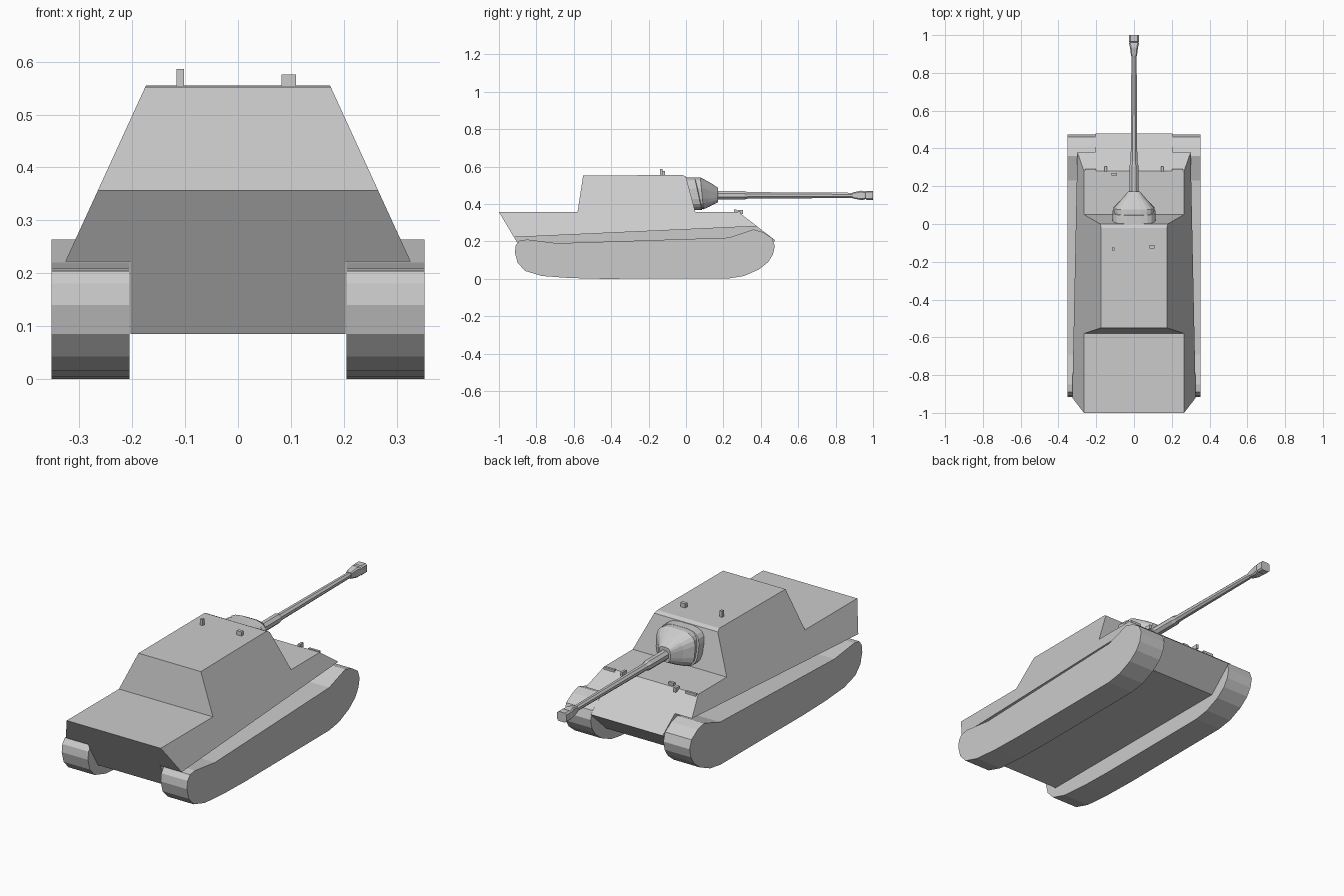
import bpy, bmesh, math
from mathutils import Vector

if "Cube" in bpy.data.objects:
    bpy.data.objects.remove(bpy.data.objects["Cube"])


def finish(name, bm):
    bmesh.ops.recalc_face_normals(bm, faces=bm.faces)
    me = bpy.data.meshes.new(name)
    bm.to_mesh(me)
    bm.free()
    ob = bpy.data.objects.new(name, me)
    bpy.context.collection.objects.link(ob)
    return ob


def loft(name, rings):
    """Skin closed rings of equal length and cap both ends."""
    bm = bmesh.new()
    rows = [[bm.verts.new(p) for p in r] for r in rings]
    n = len(rows[0])
    for a, b in zip(rows, rows[1:]):
        for i in range(n):
            j = (i + 1) % n
            bm.faces.new((a[i], a[j], b[j], b[i]))
    bm.faces.new(rows[0])
    bm.faces.new(rows[-1])
    return finish(name, bm)


def prism(name, profile, left, right):
    """Side profile (y, z) spanned between two x functions of z."""
    return loft(name, [[(f(z), y, z) for y, z in profile] for f in (left, right)])


def box(name, centre, size):
    bm = bmesh.new()
    bmesh.ops.create_cube(bm, size=1)
    for v in bm.verts:
        v.co = Vector(centre) + Vector(a * b for a, b in zip(v.co, size))
    return finish(name, bm)


# Upper hull and casemate: one profile with sides leaning inward
def half_width(z):
    return 0.265 + (0.357 - z) * 0.458

upper = [(-1, .357), (-.58, .357), (-.55, .552), (-.02, .555), (0, .545),
         (.05, .357), (.28, .357), (.38, .281), (-.92, .222)]
prism("upper_hull", upper, lambda z: -half_width(z), half_width)

# Lower hull tub between the tracks
lower = [(-.93, .24), (-.838, .085), (.35, .085), (.478, .205), (.30, .3415), (.2, .345)]
prism("lower_hull", lower, lambda z: -.203, lambda z: .203)

# Tracks
track = [(-.915, .14), (-.91, .18), (-.89, .204), (-.85, .21), (-.69, .19), (.23, .22),
         (.36, .264), (.41, .25), (.46, .218), (.475, .175), (.465, .13), (.44, .09),
         (.39, .05), (.31, .015), (.23, .002), (-.45, 0), (-.62, .004), (-.77, .015),
         (-.86, .042), (-.90, .085)]
for name, s in (("left_track", -1), ("right_track", 1)):
    prism(name, track, lambda z: s * .205, lambda z: s * .353)


# Gun mantlet: rounded rectangles tapering to the barrel
def rounded(y, z, hw, hh, tilt, n=20, power=.6):
    ring = []
    for i in range(n):
        t = 2 * math.pi * (i + .5) / n
        c, s = math.cos(t), math.sin(t)
        x = hw * math.copysign(abs(c) ** power, c)
        h = hh * math.copysign(abs(s) ** power, s)
        ring.append((x, y - h * tilt, z + h))
    return ring

loft("mantlet_collar", [rounded(.02, .455, .115, .088, .27),
                        rounded(.065, .455, .115, .088, .22),
                        rounded(.072, .455, .098, .076, .22)])
loft("mantlet", [rounded(.05, .458, .105, .084, .2),
                 rounded(.085, .457, .110, .086, .1),
                 rounded(.125, .451, .072, .066, 0),
                 rounded(.172, .448, .032, .038, 0)])


# Gun barrel with stepped taper
def circle(y, r, n=8):
    return [(r * math.cos(2 * math.pi * (i + .5) / n), y,
             .446 + r * math.sin(2 * math.pi * (i + .5) / n)) for i in range(n)]

loft("gun_barrel", [circle(y, r) for y, r in
                    ((.15, .025), (.31, .025), (.33, .019), (.90, .015), (.96, .015))])

# Muzzle brake: flared block with a square front baffle
loft("muzzle_brake", [rounded(y, .446, w, h, 0, 8, .4) for y, w, h in
                      ((.89, .016, .016), (.935, .022, .026), (.955, .027, .023),
                       (.96, .025, .019), (.965, .027, .025), (1.0, .027, .025))])

# Roof fittings
box("roof_periscope", (-.109, -.132, .568), (.014, .014, .036))
box("roof_vent", (.096, -.12, .563), (.027, .017, .025))

# Glacis fittings
box("driver_periscope", (-.105, .263, .362), (.03, .014, .018))
for s in (-1, 1):
    box("glacis_hook", (s * .15, .29, .358), (.012, .03, .022))
    box("glacis_rib", (s * .23, .285, .355), (.06, .012, .012))
